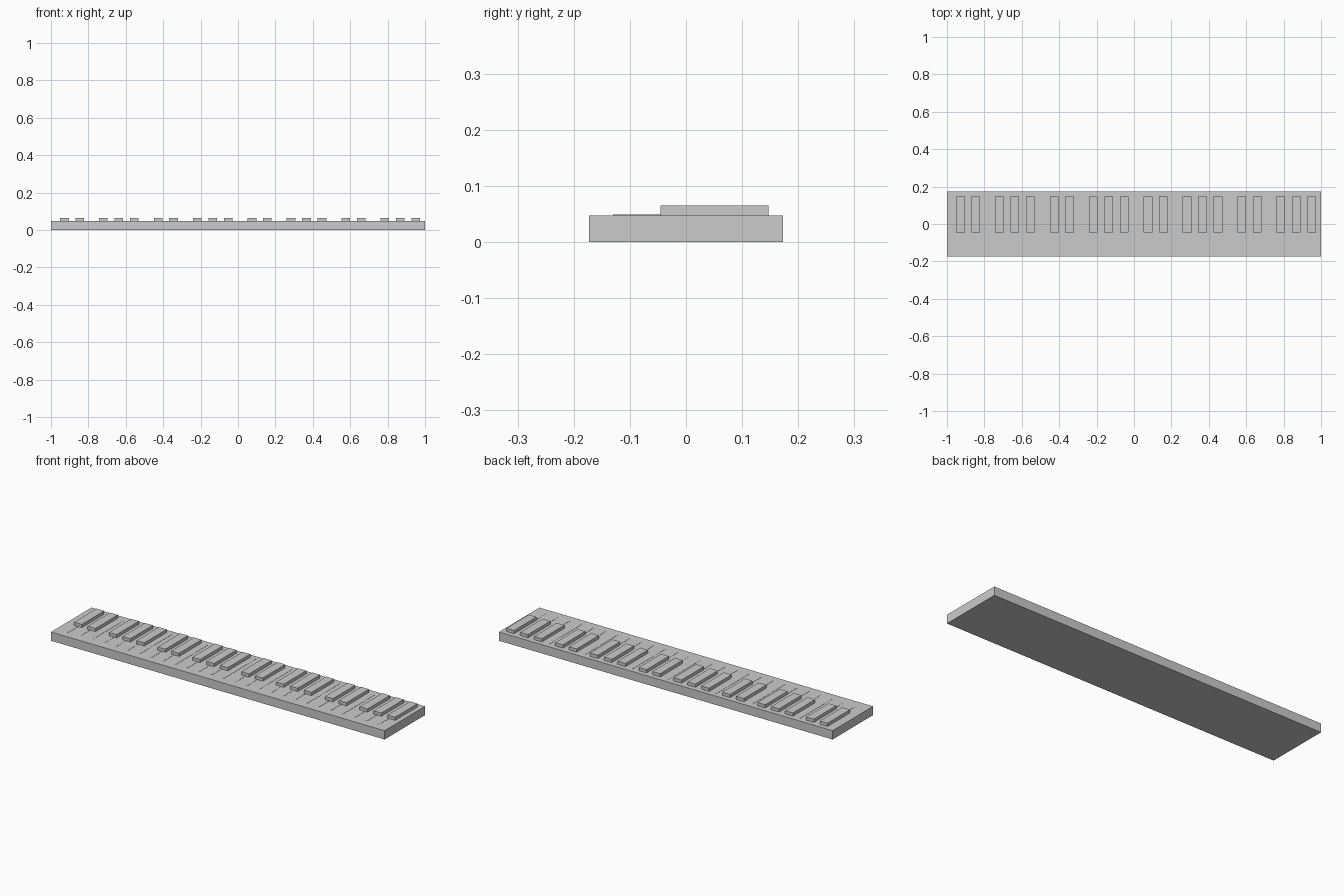
import bpy
import bmesh
from mathutils import Matrix, Vector

if "Cube" in bpy.data.objects:
    bpy.data.objects.remove(bpy.data.objects["Cube"])


def boxes(name, spans):
    """One object made of boxes, each given as (min corner, max corner)."""
    bm = bmesh.new()
    for lo, hi in spans:
        lo, hi = Vector(lo), Vector(hi)
        size = Matrix.Diagonal((*(hi - lo), 1))
        bmesh.ops.create_cube(bm, size=1, matrix=Matrix.Translation((lo + hi) / 2) @ size)
    mesh = bpy.data.meshes.new(name)
    bm.to_mesh(mesh)
    bm.free()
    obj = bpy.data.objects.new(name, mesh)
    bpy.context.collection.objects.link(obj)
    return obj


HALF_Y = 0.173
TOP = 0.0475
KEY_TOP = 0.065
OCTAVE = 0.5015
WHITE = OCTAVE / 7

# Slab forming the row of white keys
boxes("white_key_bed", [((-1, -HALF_Y, 0), (1, HALF_Y, TOP))])

# Thin divider lines between neighbouring white keys
dividers = []
for i in range(1, 28):
    x = -1 + i * WHITE
    dividers.append(((x - 0.003, -0.13, TOP - 0.004), (x + 0.003, 0.147, TOP + 0.001)))
boxes("white_key_dividers", dividers)

# Raised black keys, grouped two and three per octave
HALF_W = 0.0232
for octave in range(4):
    spans = []
    for offset in (0.072, 0.154, 0.280, 0.363, 0.446):
        x = -1 + octave * OCTAVE + offset
        spans.append(((x - HALF_W, -0.045, TOP), (x + HALF_W, 0.147, KEY_TOP)))
    boxes(f"black_keys_octave_{octave + 1}", spans)
